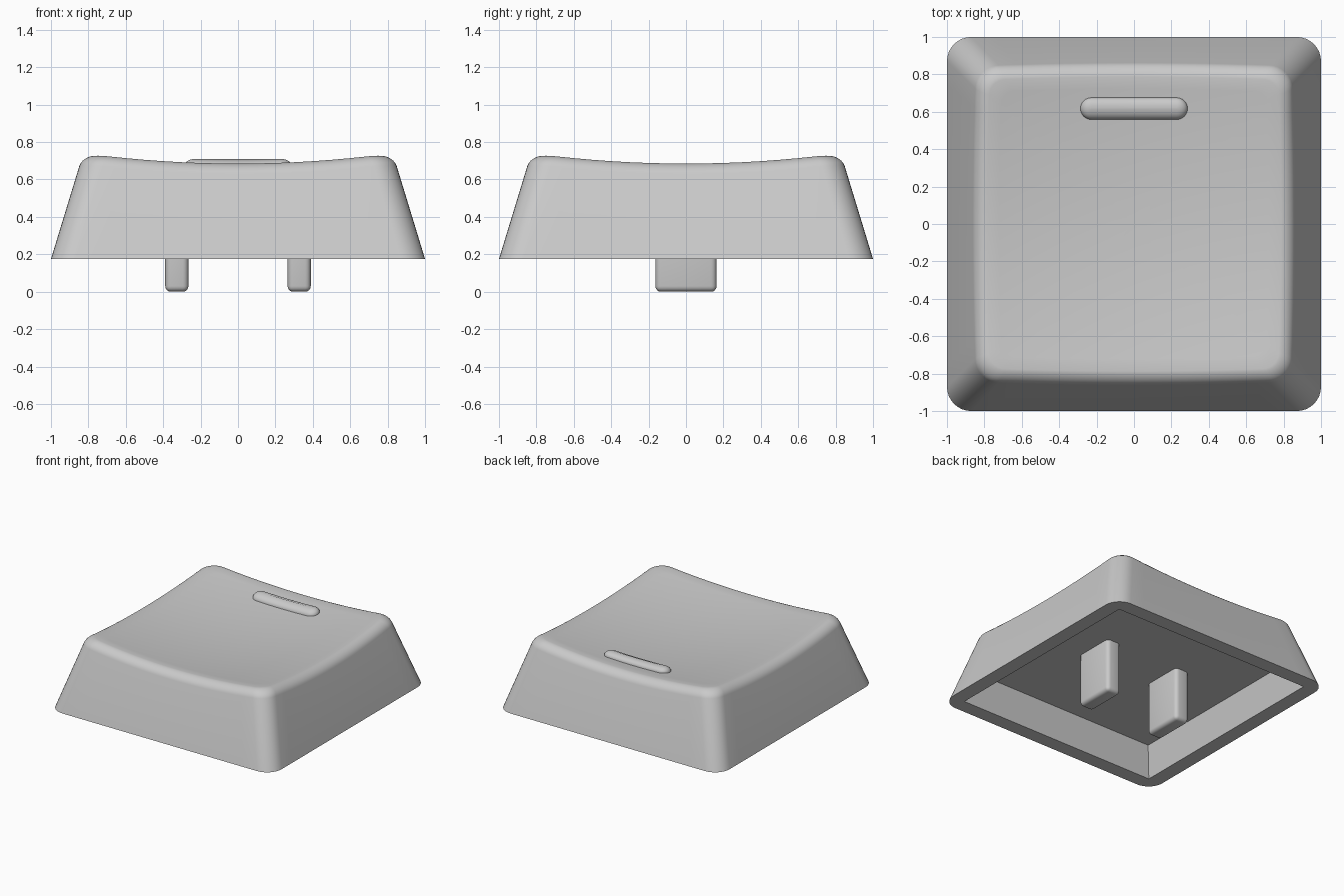
import bpy, bmesh, math

if "Cube" in bpy.data.objects:
    bpy.data.objects.remove(bpy.data.objects["Cube"])

grey = bpy.data.materials.new("light grey plastic")
grey.diffuse_color = (0.59, 0.59, 0.59, 1)
grey.use_nodes = True
grey.node_tree.nodes["Principled BSDF"].inputs["Base Color"].default_value = grey.diffuse_color
BASE, CEILING = 0.175, 0.425


def dish(x, y):
    """Height of the hollowed top surface."""
    return 0.633 + 0.084 * (x * x + y * y)


def wall(z):
    """Half width of the sloped outer wall."""
    return 1 - 0.305 * (z - BASE)


def rounded_square(h, r, arc=8, side=14):
    """Outline of a square of half width h with corner radius r."""
    pts = []
    for k in range(4):
        turn = k * math.pi / 2
        c, s = math.cos(turn), math.sin(turn)
        m = h - r
        local = [(m + r * math.cos(a), m + r * math.sin(a))
                 for a in (i * math.pi / 2 / arc for i in range(arc + 1))]
        local += [(m - 2 * m * i / side, h) for i in range(1, side)]
        pts += [(x * c - y * s, x * s + y * c) for x, y in local]
    return pts


def finish(name, bm):
    bmesh.ops.remove_doubles(bm, verts=bm.verts[:], dist=1e-5)
    bmesh.ops.recalc_face_normals(bm, faces=bm.faces[:])
    mesh = bpy.data.meshes.new(name)
    bm.to_mesh(mesh)
    bm.free()
    mesh.materials.append(grey)
    ob = bpy.data.objects.new(name, mesh)
    bpy.context.collection.objects.link(ob)
    bpy.ops.object.select_all(action='DESELECT')
    ob.select_set(True)
    bpy.context.view_layer.objects.active = ob
    bpy.ops.object.shade_smooth_by_angle(angle=math.radians(35))


def loft(name, rings):
    """Skin a list of point rings and cap both ends."""
    bm = bmesh.new()
    loops = [[bm.verts.new(p) for p in ring] for ring in rings]
    n = len(loops[0])
    for a, b in zip(loops, loops[1:]):
        for i in range(n):
            j = (i + 1) % n
            bm.faces.new((a[i], a[j], b[j], b[i]))
    bm.faces.new(loops[0])
    bm.faces.new(loops[-1])
    finish(name, bm)


# Cap shell: inner ceiling, inner wall, bottom rim
rings = [[(x, y, z) for x, y in rounded_square(h, r)]
         for h, r, z in ((0.84, 0, CEILING), (0.883, 0, BASE), (1.0, 0.13, BASE))]

# Sloped wall, then a rounded top edge that follows the dish along each side
DROP, INSET, STEPS = 0.055, 0.058, 8
guide = rounded_square(0.785, 0.085)
curves, inner = [], []
for i, (gx, gy) in enumerate(guide):
    top = dish(gx, gy)
    sx, sy = rounded_square(wall(top - DROP), 0.125)[i]
    mx, my = rounded_square(wall(top), 0.125)[i]
    ex, ey = rounded_square(wall(top) - INSET, 0.085)[i]
    curves.append(((sx, sy, top - DROP), (mx, my, top - 0.003), (ex, ey, dish(ex, ey))))
    inner.append((ex, ey))
for k in range(STEPS + 1):
    t = k / STEPS
    # cubic arc with both handles 58% of the way to the corner point
    w0 = (1 - t) ** 3 + 3 * (1 - t) ** 2 * t * 0.42
    w2 = t ** 3 + 3 * (1 - t) * t * t * 0.42
    rings.append([tuple(w0 * a + (1 - w0 - w2) * b + w2 * c for a, b, c in zip(*curve))
                  for curve in curves])

# Dished top surface
for k in range(1, 13):
    s = 1 - k / 12.2
    rings.append([(x * s, y * s, dish(x * s, y * s)) for x, y in inner])
loft("cap_shell", rings)


# Raised finger bar, domed and following the dish
def pill(radius, lift):
    pts = []
    for side in (1, -1):
        for i in range(13):
            a = -math.pi / 2 + math.pi * i / 12
            pts.append((side * (0.228 + radius * math.cos(a)), 0.617 + side * radius * math.sin(a)))
        pts += [(side * 0.228 * (1 - i / 4), 0.617 + side * radius) for i in range(1, 8)]
    return [(x, y, dish(x, y) + lift) for x, y in pts]


bar = [pill(0.058, -0.03)]
for k in range(7):
    a = k * math.pi / 2 / 6
    bar.append(pill(0.058 * math.cos(a) + 0.0005, 0.04 * math.sin(a)))
loft("finger_bar", bar)

# Two mounting pins below the cap
for label, x in (("left", -0.327), ("right", 0.327)):
    bm = bmesh.new()
    bmesh.ops.create_cube(bm, size=1)
    for v in bm.verts:
        v.co = (x + v.co.x * 0.124, v.co.y * 0.328, 0.23 + v.co.z * 0.46)
    bmesh.ops.bevel(bm, geom=bm.edges[:], offset=0.03, segments=4,
                    profile=0.5, affect='EDGES')
    finish(label + "_pin", bm)
